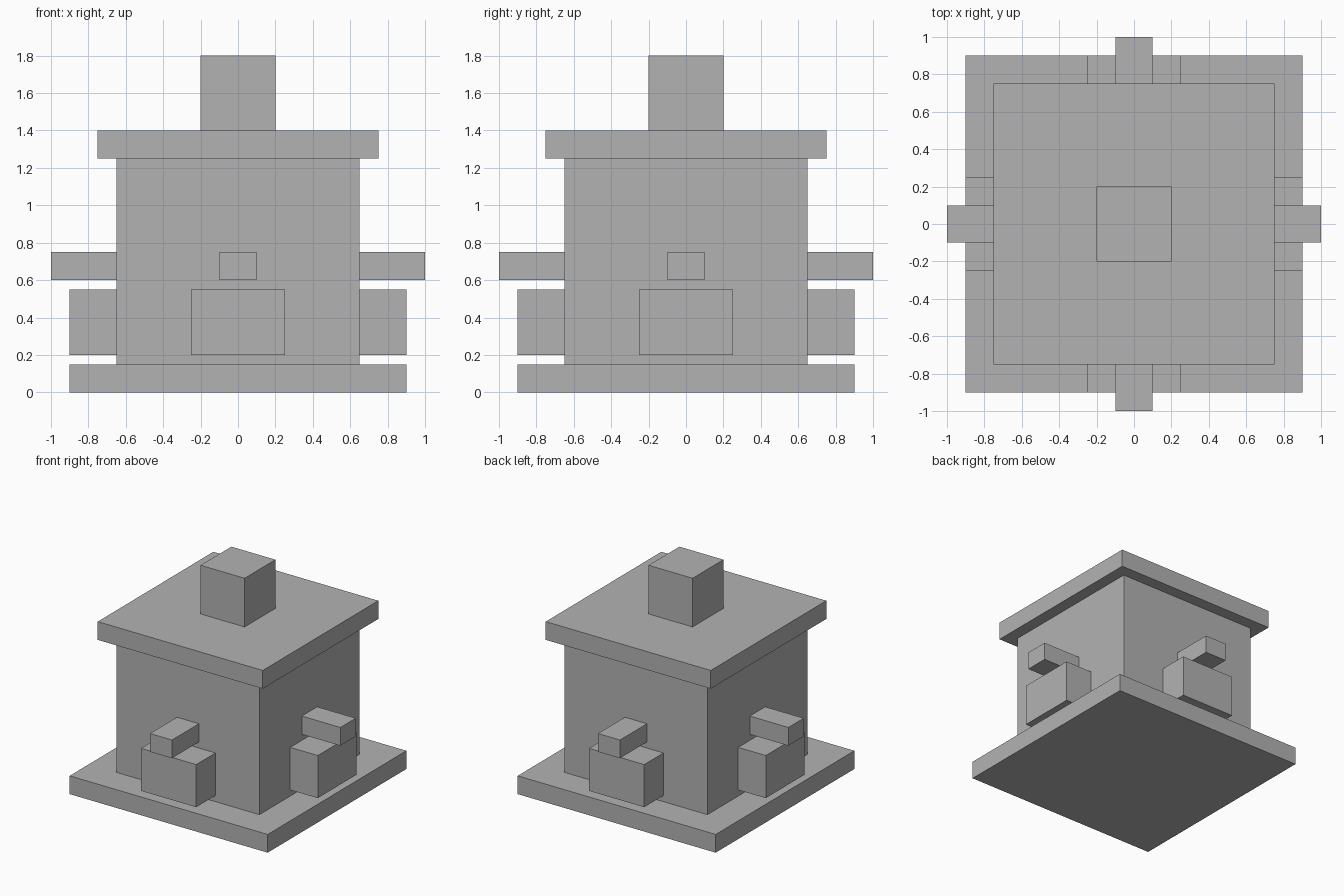
import bpy
import bmesh
from math import pi
from mathutils import Matrix, Vector

cube = bpy.data.objects.get("Cube")
if cube:
    bpy.data.objects.remove(cube, do_unlink=True)

# Single plain grey
grey = bpy.data.materials.new("stone_grey")
grey.use_nodes = True
colour = (0.45, 0.45, 0.45, 1)
grey.diffuse_color = colour
grey.node_tree.nodes["Principled BSDF"].inputs["Base Color"].default_value = colour


def box(name, low, high, angle=0):
    """Flat-sided box between two corners, turned about the z axis."""
    low, high = Vector(low), Vector(high)
    bm = bmesh.new()
    bmesh.ops.create_cube(bm, size=1)
    bmesh.ops.scale(bm, vec=high - low, verts=bm.verts)
    bmesh.ops.translate(bm, vec=(low + high) / 2, verts=bm.verts)
    bmesh.ops.rotate(bm, matrix=Matrix.Rotation(angle, 3, "Z"), verts=bm.verts)
    mesh = bpy.data.meshes.new(name)
    bm.to_mesh(mesh)
    bm.free()
    mesh.materials.append(grey)
    obj = bpy.data.objects.new(name, mesh)
    bpy.context.collection.objects.link(obj)
    return obj


def slab(name, half, bottom, top):
    """Square block centred on the z axis."""
    return box(name, (-half, -half, bottom), (half, half, top))


# Central stack
slab("base", 0.9, 0, 0.15)
slab("body", 0.65, 0.15, 1.25)
slab("roof", 0.75, 1.25, 1.4)
slab("chimney", 0.2, 1.4, 1.8)

# A block and a projecting spout on every side
for i, side in enumerate(("front", "left", "back", "right")):
    box(side + "_block", (-0.25, -0.9, 0.2), (0.25, -0.65, 0.55), i * pi / 2)
    box(side + "_spout", (-0.1, -1, 0.6), (0.1, -0.65, 0.75), i * pi / 2)
